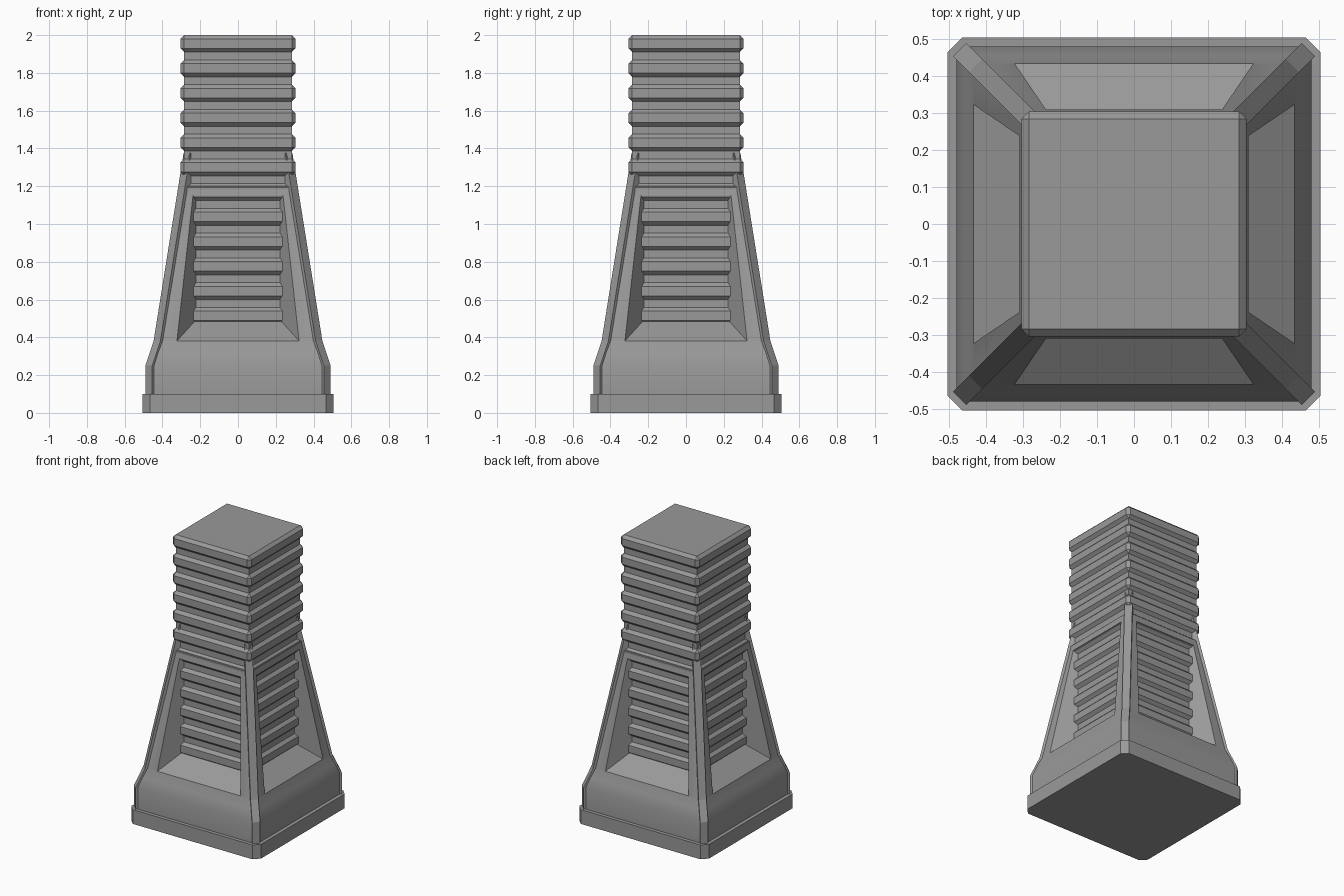
import bpy, bmesh, math
from mathutils import Matrix

if "Cube" in bpy.data.objects:
    bpy.data.objects.remove(bpy.data.objects["Cube"])

grey = bpy.data.materials.new("dark_grey")
grey.diffuse_color = (0.32, 0.32, 0.32, 1)
grey.use_nodes = True
grey.node_tree.nodes["Principled BSDF"].inputs["Base Color"].default_value = grey.diffuse_color


def make_object(name, bm):
    bmesh.ops.remove_doubles(bm, verts=bm.verts, dist=1e-5)
    bmesh.ops.recalc_face_normals(bm, faces=bm.faces)
    mesh = bpy.data.meshes.new(name)
    bm.to_mesh(mesh)
    bm.free()
    mesh.materials.append(grey)
    ob = bpy.data.objects.new(name, mesh)
    bpy.context.collection.objects.link(ob)
    return ob


def loft(bm, rings):
    """Skin a list of equal-length rings and cap both ends."""
    vs = [[bm.verts.new(p) for p in ring] for ring in rings]
    n = len(vs[0])
    for a, b in zip(vs, vs[1:]):
        for i in range(n):
            bm.faces.new((a[i], a[(i + 1) % n], b[(i + 1) % n], b[i]))
    bm.faces.new(vs[0][::-1])
    bm.faces.new(vs[-1])


def octagon(h, c, z):
    """Square of half-width h with corners cut by c."""
    k = h - c
    return [(h, -k, z), (h, k, z), (k, h, z), (-k, h, z),
            (-h, k, z), (-h, -k, z), (-k, -h, z), (k, -h, z)]


def turned(ring, i):
    """Rotate a ring by i quarter turns about z."""
    m = Matrix.Rotation(i * math.pi / 2, 2)
    return [(m[0][0] * x + m[0][1] * y, m[1][0] * x + m[1][1] * y, z)
            for x, y, z in ring]


# Base plinth
bm = bmesh.new()
loft(bm, [octagon(0.505, 0.04, z) for z in (0, 0.1)])
make_object("plinth", bm)

# Tapered housing
bm = bmesh.new()
profile = [(0.1, 0.48), (0.25, 0.48), (0.32, 0.458), (0.38, 0.435), (1.2, 0.302)]
loft(bm, [octagon(h, 0.035, z) for z, h in profile])
housing = make_object("housing", bm)

# Window cutters, one per side: splayed walls and sloping sill
bm = bmesh.new()
for i in range(4):
    rings = []
    for y in (0.26, 0.52):
        x = 0.235 + 0.68 * (y - 0.305)
        sill = 0.381 + 0.75 * (0.435 - y)
        rings.append(turned([(-x, y, sill), (x, y, sill),
                             (x, y, 1.15), (-x, y, 1.15)], i))
    loft(bm, rings)
cutter = make_object("window_cutter", bm)
cutter.hide_render = True

mod = housing.modifiers.new("windows", 'BOOLEAN')
mod.operation = 'DIFFERENCE'
mod.solver = 'EXACT'
mod.object = cutter
bpy.context.view_layer.objects.active = housing
bpy.ops.object.modifier_apply(modifier=mod.name)
bpy.data.objects.remove(cutter)
housing.select_set(True)
bpy.ops.object.shade_smooth_by_angle(angle=math.radians(20))

# Raised corner strips running into the column
bm = bmesh.new()
for i in range(4):
    rings = []
    for z, o in [(0.1, 0.49), (0.25, 0.49), (0.38, 0.447), (1.376, 0.288)]:
        p = o - 0.036
        rings.append(turned([(o, p, z), (p, o, z),
                             (p - 0.1, o - 0.1, z), (o - 0.1, p - 0.1, z)], i))
    loft(bm, rings)
make_object("corner_strips", bm)

# Square column core
bm = bmesh.new()
loft(bm, [[(-0.285, -0.285, z), (0.285, -0.285, z),
           (0.285, 0.285, z), (-0.285, 0.285, z)] for z in (0.4, 1.95)])
make_object("column_core", bm)

# Stack of bevelled ribs; corner cuts close up at top and bottom
bm = bmesh.new()
for i in range(12):
    top = 2.0 - 0.131 * i
    z0 = bm.verts[:]
    rib = bmesh.new()
    loft(bm, [octagon(h, c, top - d) for d, h, c in
              [(0.09, 0.285, 1e-4), (0.07, 0.305, 0.02),
               (0.02, 0.305, 0.02), (0, 0.285, 1e-4)]])
    rib.free()
make_object("column_ribs", bm)
